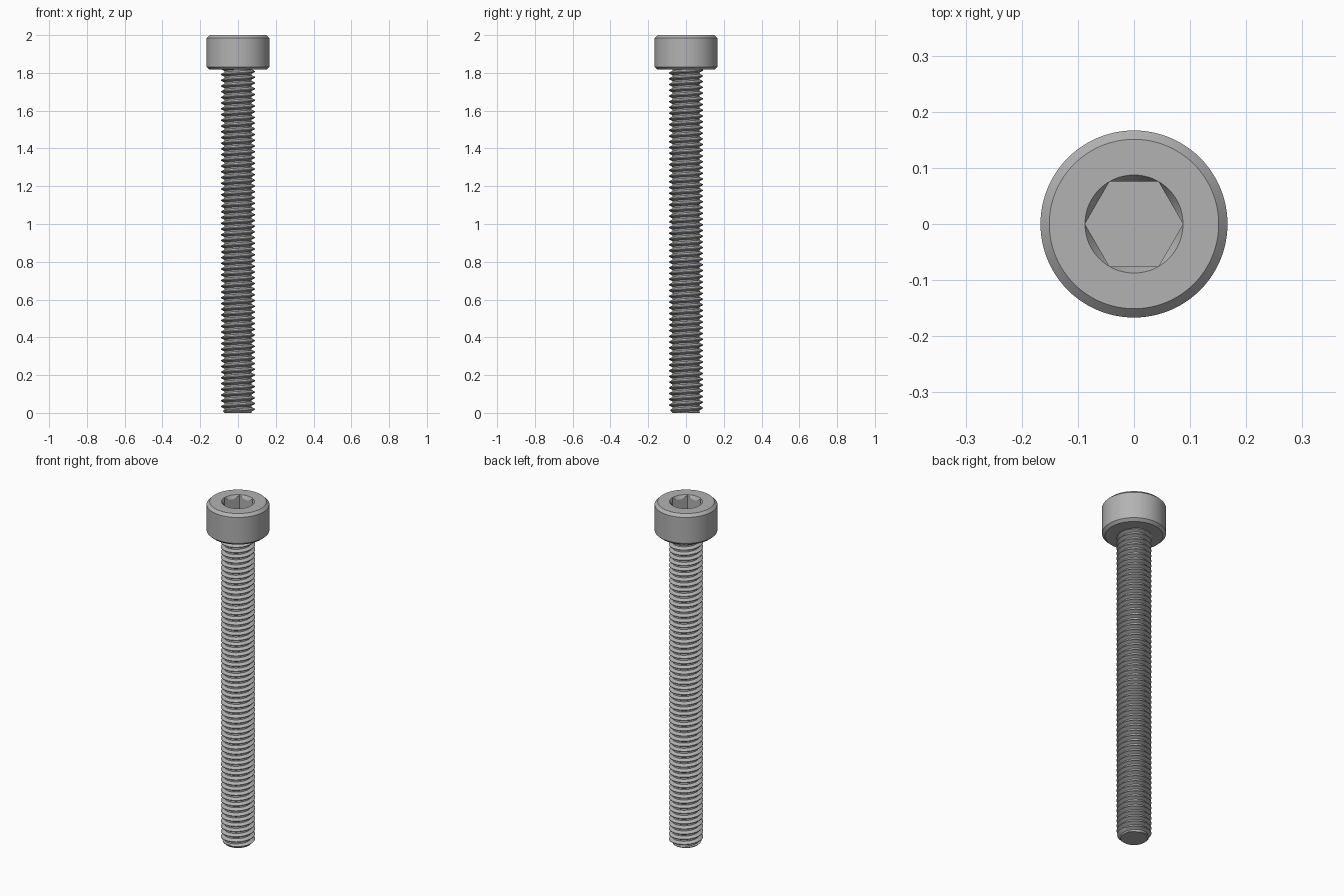
import bpy, bmesh
from math import sin, cos, pi, tan, radians

cube = bpy.data.objects.get("Cube")
if cube:
    bpy.data.objects.remove(cube)

steel = bpy.data.materials.new("grey steel")
steel.use_nodes = True
GREY = (0.45, 0.45, 0.45, 1)
steel.diffuse_color = GREY
steel.node_tree.nodes["Principled BSDF"].inputs["Base Color"].default_value = GREY


def finish(name, bm):
    """Weld, orient, shade and link a mesh."""
    bmesh.ops.remove_doubles(bm, verts=bm.verts, dist=0.00005)
    bmesh.ops.holes_fill(bm, edges=bm.edges, sides=0)
    bmesh.ops.recalc_face_normals(bm, faces=bm.faces)
    mesh = bpy.data.meshes.new(name)
    bm.to_mesh(mesh)
    bm.free()
    mesh.materials.append(steel)
    obj = bpy.data.objects.new(name, mesh)
    bpy.context.collection.objects.link(obj)
    bpy.ops.object.select_all(action='DESELECT')
    obj.select_set(True)
    bpy.context.view_layer.objects.active = obj
    bpy.ops.object.shade_smooth_by_angle(angle=radians(25))
    return obj


def skin(bm, loops):
    """Join neighbouring vertex loops with quads."""
    for a, b in zip(loops, loops[1:]):
        for i in range(len(a)):
            j = (i + 1) % len(a)
            bm.faces.new((a[i], a[j], b[j], b[i]))


# Head: chamfered cylinder running into a hexagonal socket
SEGS = 96
TOP, UNDER = 2.0, 1.818
HEAD_R, TOP_R = 0.1667, 0.151
APOTHEM = 0.0757
SOCKET_R = APOTHEM / cos(pi / 6)
SOCKET_FLOOR = TOP - 0.08


def hex_r(a):
    return APOTHEM / cos((a % (pi / 3)) - pi / 6)


def hex_rim(a):
    return TOP - (SOCKET_R - hex_r(a)) * tan(radians(60))


bm = bmesh.new()
profile = [
    (lambda a: 0.151, lambda a: UNDER),
    (lambda a: HEAD_R, lambda a: UNDER + 0.014),
    (lambda a: HEAD_R, lambda a: TOP - 0.0157),
    (lambda a: TOP_R, lambda a: TOP),
    (lambda a: SOCKET_R, lambda a: TOP),
    (hex_r, hex_rim),
    (hex_r, lambda a: SOCKET_FLOOR),
]
angles = [2 * pi * i / SEGS for i in range(SEGS)]
skin(bm, [[bm.verts.new((r(a) * cos(a), r(a) * sin(a), z(a))) for a in angles]
          for r, z in profile])
finish("socket_head", bm)

# Shank: helical thread, each turn made of root, flanks and crest
PITCH = 2 / 66
MAJOR, MINOR, TIP_R = 0.0905, 0.0723, 0.07
MID = (MAJOR + MINOR) / 2
SHANK_TOP = UNDER + 0.01
thread = [(0, MINOR), (0.25, MINOR), (0.406, MID),
          (0.5625, MAJOR), (0.6875, MAJOR), (0.844, MID)]
STEPS = 48
TURNS = int(SHANK_TOP / PITCH) + 3

bm = bmesh.new()
columns = []
for s in range(STEPS + 1):
    a = 2 * pi * s / STEPS
    column = []
    for turn in range(-1, TURNS):
        for phase, r in thread:
            z = (turn + phase + s / STEPS) * PITCH
            # tip chamfer at the bottom, plain end inside the head
            r = min(r, TIP_R + max(z, 0))
            if z >= SHANK_TOP:
                r = TIP_R
            z = min(max(z, 0), SHANK_TOP)
            column.append(bm.verts.new((r * cos(a), r * sin(a), z)))
    columns.append(column)
for a, b in zip(columns, columns[1:]):
    for k in range(len(a) - 1):
        bm.faces.new((a[k], b[k], b[k + 1], a[k + 1]))
finish("threaded_shank", bm)
